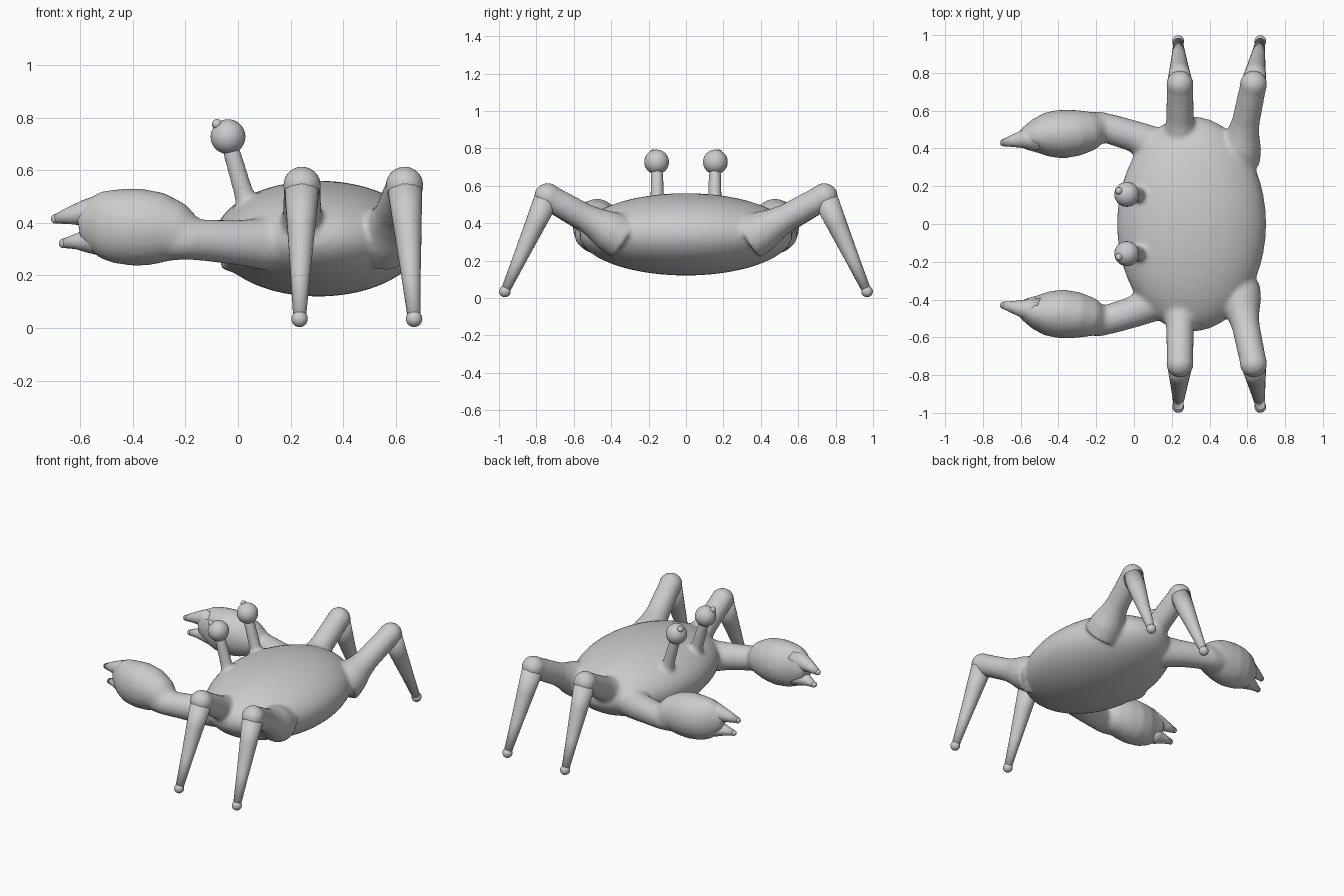
import bpy, bmesh, math
from mathutils import Vector, Matrix

cube = bpy.data.objects.get("Cube")
if cube:
    bpy.data.objects.remove(cube, do_unlink=True)

shell_grey = bpy.data.materials.new("shell_grey")
shell_grey.use_nodes = True
shell_grey.diffuse_color = (0.6, 0.6, 0.6, 1)
shell_grey.node_tree.nodes["Principled BSDF"].inputs["Base Color"].default_value = (0.6, 0.6, 0.6, 1)


def ball(bm, centre, radii):
    """Add an ellipsoid."""
    if not isinstance(radii, tuple):
        radii = (radii,) * 3
    matrix = Matrix.Translation(centre) @ Matrix.Diagonal((*radii, 1))
    bmesh.ops.create_uvsphere(bm, u_segments=48, v_segments=24, radius=1, matrix=matrix)


def loft(bm, sections, sides=24):
    """Add a capped tube through (x, y, z, width radius, height radius) sections."""
    centres = [Vector(s[:3]) for s in sections]
    rings = []
    for i, s in enumerate(sections):
        along = centres[min(i + 1, len(centres) - 1)] - centres[max(i - 1, 0)]
        across = along.cross(Vector((0, 0, 1))).normalized()
        up = across.cross(along).normalized()
        angles = [math.tau * k / sides for k in range(sides)]
        rings.append([bm.verts.new(centres[i] + across * s[3] * math.cos(a) + up * s[-1] * math.sin(a))
                      for a in angles])
    for a, b in zip(rings, rings[1:]):
        for k in range(sides):
            bm.faces.new((a[k], a[k - 1], b[k - 1], b[k]))
    bm.faces.new(rings[0])
    bm.faces.new(rings[-1][::-1])


def finish(bm, name):
    bmesh.ops.recalc_face_normals(bm, faces=bm.faces)
    mesh = bpy.data.meshes.new(name)
    bm.to_mesh(mesh)
    bm.free()
    mesh.materials.append(shell_grey)
    mesh.shade_smooth()
    obj = bpy.data.objects.new(name, mesh)
    bpy.context.collection.objects.link(obj)
    return obj


# Shell, with upper legs, arms and palms blended into it
body = bmesh.new()
ball(body, (0.305, 0, 0.34), (0.395, 0.57, 0.22))

legs = {
    "front": ((0.245, 0.36, 0.32), (0.243, 0.74, 0.542), (0.234, 0.968, 0.035)),
    "back": ((0.55, 0.34, 0.32), (0.633, 0.74, 0.542), (0.669, 0.968, 0.035)),
}

for side, tag in ((1, "left"), (-1, "right")):
    def flip(p):
        return (p[0], p[1] * side, *p[2:])

    for leg, joints in legs.items():
        hip, knee, foot = (Vector(flip(j)) for j in joints)
        # Upper leg flares at the hip and ends in a round knee
        loft(body, [(*hip.lerp(knee, t), r) for t, r in
                    ((0, 0.12), (0.2, 0.108), (0.36, 0.085), (0.5, 0.074), (1, 0.07))])
        ball(body, knee, 0.073)
        # Lower leg tapers to a small ball foot
        shin = bmesh.new()
        loft(shin, [(*knee.lerp(foot, t), r) for t, r in
                    ((0, 0.068), (0.3, 0.054), (0.65, 0.038), (1, 0.024))])
        ball(shin, foot, 0.031)
        finish(shin, f"{leg}_{tag}_lower_leg")

    # Arm and palm
    loft(body, [flip(s) for s in (
        (0.2, 0.34, 0.32, 0.13, 0.11), (0.1, 0.42, 0.32, 0.1, 0.1),
        (0, 0.465, 0.325, 0.083, 0.086), (-0.1, 0.495, 0.332, 0.08, 0.08),
        (-0.19, 0.52, 0.337, 0.077, 0.077), (-0.25, 0.515, 0.335, 0.074, 0.074))])
    loft(body, [flip(s) for s in (
        (-0.13, 0.52, 0.337, 0.06, 0.06), (-0.18, 0.51, 0.342, 0.08, 0.085),
        (-0.23, 0.495, 0.363, 0.105, 0.112), (-0.3, 0.483, 0.378, 0.122, 0.138),
        (-0.38, 0.476, 0.383, 0.13, 0.148), (-0.46, 0.474, 0.387, 0.118, 0.142),
        (-0.52, 0.465, 0.393, 0.092, 0.128), (-0.57, 0.452, 0.39, 0.065, 0.098),
        (-0.6, 0.445, 0.385, 0.045, 0.06))])

    # Pincer fingers
    for finger, sections in (
            ("upper", ((-0.5, 0.46, 0.455, 0.07, 0.06), (-0.58, 0.45, 0.437, 0.05, 0.05),
                       (-0.64, 0.44, 0.427, 0.033, 0.033), (-0.692, 0.43, 0.415, 0.019, 0.018))),
            ("lower", ((-0.5, 0.46, 0.33, 0.07, 0.06), (-0.57, 0.45, 0.332, 0.05, 0.046),
                       (-0.62, 0.44, 0.328, 0.032, 0.028), (-0.662, 0.432, 0.322, 0.018, 0.018)))):
        pincer = bmesh.new()
        loft(pincer, [flip(s) for s in sections])
        ball(pincer, flip(sections[-1][:3]), 0.0185)
        finish(pincer, f"{tag}_{finger}_pincer")

    # Eye stalk flaring into the shell, eyeball and pupil
    loft(body, [flip(s) for s in (
        (0.05, 0.155, 0.42, 0.06), (0.036, 0.155, 0.465, 0.048),
        (0.024, 0.155, 0.505, 0.038), (-0.03, 0.155, 0.69, 0.034))])
    eye = bmesh.new()
    ball(eye, flip((-0.038, 0.157, 0.727)), 0.066)
    ball(eye, flip((-0.08, 0.175, 0.775)), 0.019)
    finish(eye, f"{tag}_eye")

# Small mouth lip under the front edge of the shell
ball(body, (0.02, 0, 0.24), (0.09, 0.1, 0.03))

shell = finish(body, "shell_and_arms")
remesh = shell.modifiers.new("Blend", "REMESH")
remesh.mode = "VOXEL"
remesh.voxel_size = 0.012
remesh.use_smooth_shade = True
smooth = shell.modifiers.new("Soften", "SMOOTH")
smooth.factor = 0.5
smooth.iterations = 10
